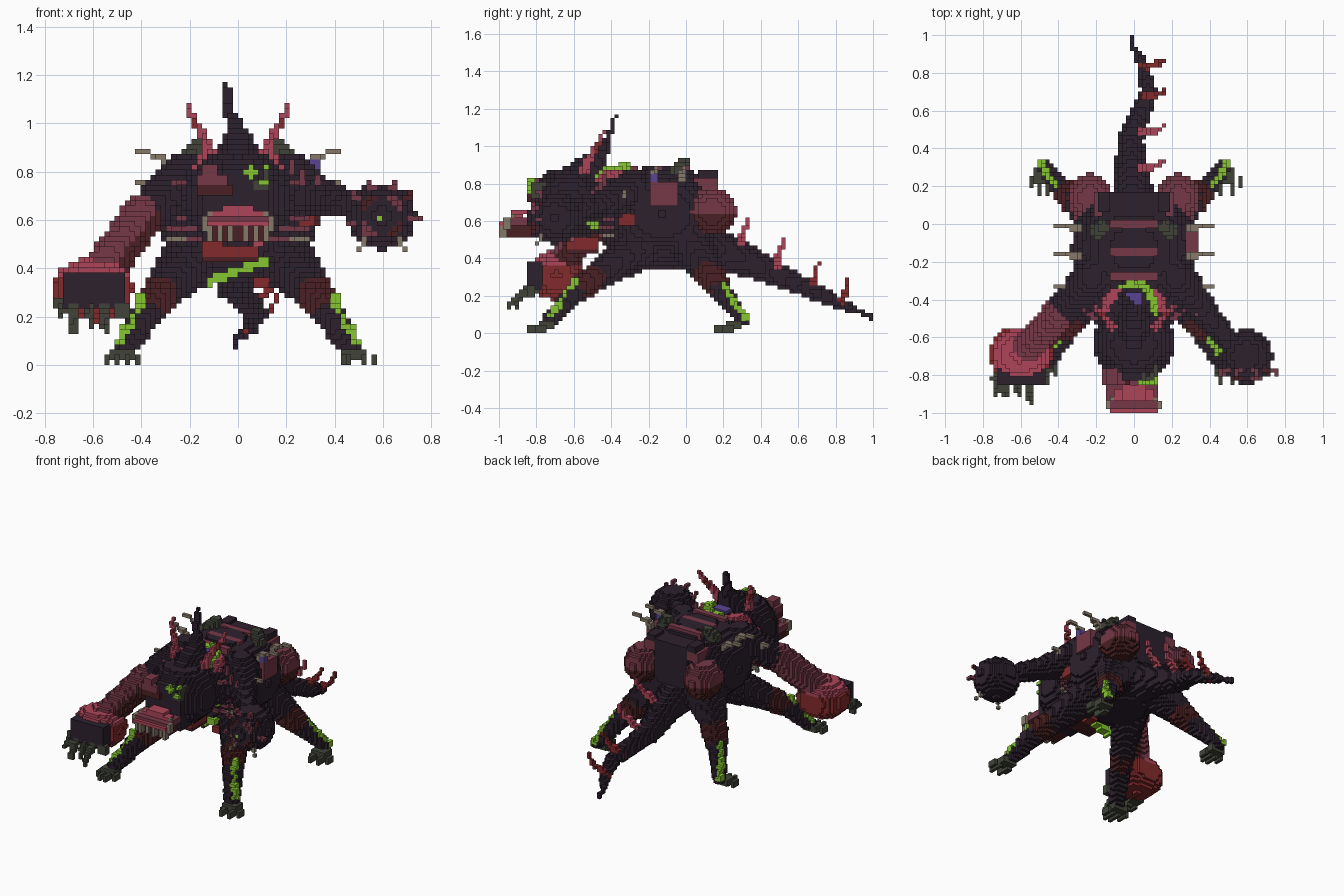
import bpy, bmesh, math
from mathutils import Vector

if "Cube" in bpy.data.objects:
    bpy.data.objects.remove(bpy.data.objects["Cube"], do_unlink=True)

V = 2 / 94  # block size


def lin(c):
    return c / 12.92 if c <= 0.04045 else ((c + 0.055) / 1.055) ** 2.4


COLOURS = {"dark hide": "2c212d", "brown flesh": "4a2023", "dull pink": "763848",
           "bright pink": "ae455a", "blood red": "842a2c", "moss claw": "41443a",
           "bone": "85796a", "acid green": "86c630", "violet": "5a4592"}
MATS, IDX = [], {}
for n, h in COLOURS.items():
    m = bpy.data.materials.new(n)
    rgba = [lin(int(h[i:i + 2], 16) / 255) for i in (0, 2, 4)] + [1]
    m.use_nodes = True
    m.diffuse_color = rgba
    b = m.node_tree.nodes["Principled BSDF"]
    b.inputs["Base Color"].default_value = rgba
    b.inputs["Roughness"].default_value = 0.9
    IDX[n] = len(MATS)
    MATS.append(m)
HIDE, BROWN, PINK, ROSE, RED, MOSS, BONE, GREEN, VIOLET = COLOURS


class Part:
    """A solid of blocks, filled by simple shapes and meshed as an outer shell."""

    def __init__(self, name):
        self.name, self.cells = name, {}

    def ell(self, c, r, col, p=2):
        lo = [math.floor((c[a] - r[a]) / V) for a in range(3)]
        hi = [math.ceil((c[a] + r[a]) / V) for a in range(3)]
        for i in range(lo[0], hi[0]):
            for j in range(max(lo[1], -47), min(hi[1], 47)):
                for k in range(max(lo[2], 0), hi[2]):
                    q = ((i + .5) * V, (j + .5) * V, (k + .5) * V)
                    if sum((abs(q[a] - c[a]) / r[a]) ** p for a in range(3)) <= 1:
                        self.cells[i, j, k] = col
        return self

    def box(self, lo, hi, col):
        a = [round(t / V) for t in lo]
        b = [max(round(t / V), s + 1) for t, s in zip(hi, a)]
        for i in range(a[0], b[0]):
            for j in range(max(a[1], -47), min(b[1], 47)):
                for k in range(max(a[2], 0), b[2]):
                    self.cells[i, j, k] = col
        return self

    def tube(self, pts, col):
        for a, b in zip(pts, pts[1:]):
            a, b = Vector(a), Vector(b)
            n = max(1, math.ceil((b - a).length / (V * .8)))
            for t in range(n + 1):
                q = a.lerp(b, t / n)
                cell = tuple(math.floor(q[s] / V) for s in range(3))
                if -47 <= cell[1] < 47 and cell[2] >= 0:
                    self.cells[cell] = col
                self.ell(q[:3], (q[3],) * 3, col)
        return self

    def recolour(self, col, rule):
        for c in self.cells:
            if rule(*[(t + .5) * V for t in c]):
                self.cells[c] = col
        return self

    def paint(self, axis, sign, lo, hi, col):
        """Colour the outermost blocks seen along an axis, inside a box."""
        best = {}
        for c in self.cells:
            if all(lo[a] <= (c[a] + .5) * V <= hi[a] for a in range(3)):
                key = c[:axis] + c[axis + 1:]
                if key not in best or c[axis] * sign > best[key][axis] * sign:
                    best[key] = c
        for c in best.values():
            self.cells[c] = col
        return self

    def build(self):
        bm, vs = bmesh.new(), {}
        for c, col in self.cells.items():
            for a in range(3):
                for s in (0, 1):
                    n = list(c)
                    n[a] += 2 * s - 1
                    if tuple(n) in self.cells:
                        continue
                    u, w = (a + 1) % 3, (a + 2) % 3
                    ring = []
                    for du, dw in ((0, 0), (1, 0), (1, 1), (0, 1)):
                        q = list(c)
                        q[a] += s
                        q[u] += du
                        q[w] += dw
                        q = tuple(q)
                        if q not in vs:
                            vs[q] = bm.verts.new([t * V for t in q])
                        ring.append(vs[q])
                    bm.faces.new(ring if s else ring[::-1]).material_index = IDX[col]
        me = bpy.data.meshes.new(self.name)
        bm.to_mesh(me)
        bm.free()
        for m in MATS:
            me.materials.append(m)
        bpy.context.collection.objects.link(bpy.data.objects.new(self.name, me))


# Torso with back plates, ribs, side sores and a dripping slash under the chest
t = Part("torso").ell((0, -.13, .64), (.33, .3, .25), HIDE, 2.6)
t.ell((0, -.14, .5), (.25, .3, .17), HIDE, 2.4).ell((0, -.4, .69), (.26, .2, .18), HIDE)
t.box((-.12, 0, .6), (.12, .17, .86), HIDE)
for y in (-.28, -.14, 0):
    t.box((-.13, y - .02, .86), (.13, y + .02, .895), PINK)
for s in (-1, 1):
    t.box((s * .165 - .045, .04, .77), (s * .165 + .045, .18, .84), PINK)
    t.box((s * .165 - .03, .06, .84), (s * .165 + .03, .17, .865), HIDE)
    for z, col in ((.61, PINK), (.565, PINK), (.52, BONE)):
        t.tube([(s * .14, -.46, z, .012), (s * .23, -.43, z, .012)], PINK)
        t.tube([(s * .23, -.43, z, .012), (s * .29, -.4, z, .012)], col)
    t.tube([(s * .2, -.5, .75, .012), (s * .27, -.46, .75, .012)], PINK)
t.box((.27, -.2, .69), (.33, -.04, .81), PINK).box((.3, -.2, .81), (.345, -.14, .86), VIOLET)
t.box((.26, -.36, .58), (.32, -.27, .64), RED)
t.paint(0, 1, (.1, -.55, .5), (.4, -.46, .56), VIOLET)
t.paint(0, 1, (.1, -.53, .56), (.4, -.47, .6), GREEN)
t.box((.06, -.38, .32), (.13, -.3, .37), RED)
for i in range(12):
    x = -.13 + i * .022
    t.box((x, -.45, .325 + i * .008), (x + V, -.385, .365 + i * .008), GREEN)
t.build()

# Small spikes along the flanks and mossy knobs on the back
sp = Part("back_spikes")
for s in (-1, 1):
    for y, z in ((-.33, .745), (-.17, .875), (-.02, .875)):
        sp.tube([(s * .29, y, z - .04, .022), (s * .34, y, z - .01, .014), (s * .41, y, z + .01, .01)], BONE)
    sp.tube([(s * .19, -.04, .86, .045), (s * .165, -.02, .91, .036)], MOSS)
sp.build()

# Head: domed skull, flat face, snout with teeth, red lower jaw
h = Part("head").ell((0, -.63, .69), (.215, .19, .195), HIDE, 2.3)
h.box((-.15, -.84, .5), (.13, -.7, .72), HIDE).box((-.06, -.83, .72), (.06, -.74, .8), HIDE)
h.box((-.14, -.84, .72), (-.06, -.74, .76), MOSS).box((.06, -.84, .72), (.13, -.74, .76), MOSS)
h.box((-.15, -.98, .57), (.13, -.84, .61), PINK).box((-.11, -.94, .61), (.11, -.87, .63), ROSE)
h.box((-.07, -.93, .63), (.07, -.85, .65), ROSE).box((-.13, -1, .57), (.13, -.96, .59), ROSE)
h.box((-.13, -.95, .51), (.11, -.84, .57), BROWN)
for i in range(6):
    x = -.13 + i * .047
    h.box((x, -1 if i % 2 else -.98, .51), (x + V, -.95, .575), BONE)
for s in (-1, 1):
    h.box((s * .14 - .012, -.98, .55), (s * .14 + .012, -.94, .61), BONE)
    h.box((s * .11 - .012, -.94, .61), (s * .11 + .012, -.91, .63), BONE)
h.box((-.14, -.64, .42), (.08, -.46, .5), RED).box((0, -.64, .48), (.1, -.6, .5), ROSE)
h.recolour(BROWN, lambda x, y, z: z < .445)

# Swollen eye on one side, glowing eyes on the other
h.box((-.18, -.85, .7), (-.03, -.76, .755), BROWN).box((-.16, -.86, .755), (-.045, -.76, .79), PINK)
h.box((-.15, -.85, .79), (-.085, -.76, .83), PINK)
h.box((.02, -.86, .79), (.08, -.82, .81), GREEN).box((.04, -.86, .77), (.065, -.82, .84), GREEN)
h.box((.085, -.86, .74), (.13, -.82, .765), GREEN).box((.105, -.85, .81), (.13, -.8, .83), GREEN)
h.box((.04, -.82, .77), (.065, -.78, .81), MOSS).box((.105, -.82, .77), (.13, -.74, .81), MOSS)
h.build()

# Horns and the coloured collar behind the head
hn = Part("horns")
hn.tube([(0, -.53, .85, .1), (0, -.48, .92, .06), (-.01, -.45, .98, .04), (-.035, -.42, 1.03, .02),
         (-.045, -.38, 1.155, .014)], HIDE)
for s in (-1, 1):
    hn.tube([(s * .11, -.55, .86, .03), (s * .14, -.51, .94, .022), (s * .18, -.47, 1.01, .016),
             (s * .21, -.44, 1.08, .012)], ROSE)
    hn.tube([(s * .1, -.36, .85, .03), (s * .14, -.42, .84, .032), (s * .155, -.46, .81, .03)], ROSE)
hn.recolour(RED, lambda x, y, z: abs(x) > .09 and .9 < z < 1.03 and y > -.5)
hn.tube([(-.06, -.33, .865, .02), (0, -.31, .885, .022), (.07, -.34, .885, .024),
         (.1, -.4, .875, .026), (.1, -.46, .84, .026)], GREEN)
hn.box((-.065, -.43, .84), (.045, -.36, .89), VIOLET)
hn.build()

# Four legs with swollen brown knees, green veins and clawed feet
for s, side in ((1, "left"), (-1, "right")):
    for end, pts, knee, vein, foot in (
        ("front", [(.17, -.25, .45, .12), (.28, -.44, .33, .08), (.38, -.6, .21, .06), (.465, -.73, .06, .045)],
         [(.32, -.5, .29, .074), (.35, -.55, .25, .07)],
         [(.4, -.6, .275, .022), (.415, -.64, .2, .024), (.46, -.69, .14, .022), (.485, -.72, .1, .02)], (.485, -.76)),
        ("back", [(.17, .02, .48, .13), (.28, .1, .36, .085), (.38, .19, .22, .06), (.475, .3, .07, .035)],
         [(.31, .125, .31, .082), (.345, .155, .27, .072)],
         [(.405, .2, .25, .022), (.45, .25, .17, .022), (.495, .32, .08, .02)], (.485, .24))):
        L = Part(f"{side}_{end}_leg").tube([(s * x, y, z, r) for x, y, z, r in pts], HIDE)
        L.tube([(s * x, y, z, r) for x, y, z, r in knee], BROWN)
        L.tube([(s * x, y, z, r) for x, y, z, r in vein], GREEN)
        fx, fy = foot
        L.box((s * fx - .055, fy - .03, .02), (s * fx + .055, fy + .06, .07), MOSS)
        for d, reach in ((-.06, .05), (-.02, .085), (.025, .085), (.068, .04)):
            x = s * (fx + d)
            L.box((x - .01, fy - reach, 0), (x + .011, fy + .01, .04), MOSS)
        L.build()

    # Rounded haunch, pink above and brown below
    q = Part(f"{side}_haunch").ell((s * .235, .135, .65), (.115, .135, .125), BROWN)
    q.recolour(PINK, lambda x, y, z: z > .64).build()

# Tail with hooked spikes on one side
tl = Part("tail").tube([(0, .05, .48, .13), (-.01, .25, .42, .095), (-.02, .45, .33, .07),
                        (.03, .58, .27, .055), (.08, .7, .215, .045), (.05, .84, .155, .03),
                        (.0, .93, .11, .018), (-.02, .995, .085, .01)], HIDE)
for y, z, x, col in ((.31, .49, .03, ROSE), (.5, .375, .04, ROSE), (.69, .26, .04, RED), (.85, .165, .03, RED)):
    tl.tube([(x, y - .02, z - .02, .022), (x + .05, y - .01, z + .02, .022), (.13, y, z + .05, .015)], col)
    tl.tube([(.13, y, z + .05, .015), (.165, y + .02, z + .12, .012)], col)
tl.build()

# Left arm ending in a spiked ball with a ringed face
c = Vector((.595, -.7, .615))
a = Part("left_arm").tube([(.22, -.28, .77, .11), (.3, -.38, .71, .095), (.38, -.48, .68, .072),
                           (.5, -.61, .66, .055)], HIDE)
for x, y, z in ((.22, -.43, .83), (.27, -.46, .8), (.33, -.47, .77)):
    a.tube([(x, y, z - .04, .012), (x, y, z, .012)], PINK)
a.build()
a = Part("left_ball").ell(c, (.14, .145, .138), HIDE, 2.1)
for i in range(4):  # broken ring arcs
    for d in (-24, -12, 0, 12, 24):
        g = math.radians(45 + i * 90 + d)
        x, z = c.x + .085 * math.cos(g), c.z + .085 * math.sin(g)
        a.paint(1, -1, (x - .014, -.9, z - .014), (x + .014, -.65, z + .014), BROWN if i % 2 else PINK)
a.paint(1, -1, (c.x - .011, -.9, c.z - .011), (c.x + .011, -.7, c.z + .011), GREEN)
for dx, dz, col in ((-.05, .145, PINK), (.05, .145, PINK), (.165, 0, PINK), (-.12, .09, PINK),
                    (.09, -.135, BONE), (-.09, -.135, BONE), (.12, .09, BROWN), (-.14, -.03, PINK)):
    a.tube([(c.x + dx * .75, -.77, c.z + dz * .75, .012), (c.x + dx, -.79, c.z + dz, .014)], col)
a.build()

# Right arm: dark shoulder, flayed forearm
r = Part("right_arm").tube([(-.22, -.28, .77, .11), (-.3, -.38, .69, .1), (-.37, -.45, .63, .088)], HIDE)
r.tube([(-.4, -.48, .61, .09), (-.47, -.56, .51, .088), (-.56, -.65, .4, .085)], PINK)
r.recolour(BROWN, lambda x, y, z: x < -.32 and z < .6 + (x + .38) * 1.25 - .02)
r.build()

# Swollen fist with a dark blunt front and hanging claws
f = Part("right_fist").ell((-.6, -.69, .31), (.165, .145, .13), RED, 2.3)
f.recolour(ROSE, lambda x, y, z: z > .36)
f.box((-.73, -.85, .235), (-.47, -.76, .375), HIDE)
f.box((-.77, -.84, .24), (-.69, -.8, .285), MOSS).box((-.51, -.86, .2), (-.45, -.8, .25), MOSS)
for x, y, z in ((-.68, -.91, .14), (-.61, -.9, .17), (-.55, -.95, .14), (-.73, -.9, .2)):
    f.tube([(x, -.81, .235, .026), (x, -.87, .22, .022), (x, y, z, .014)], MOSS)
f.build()
